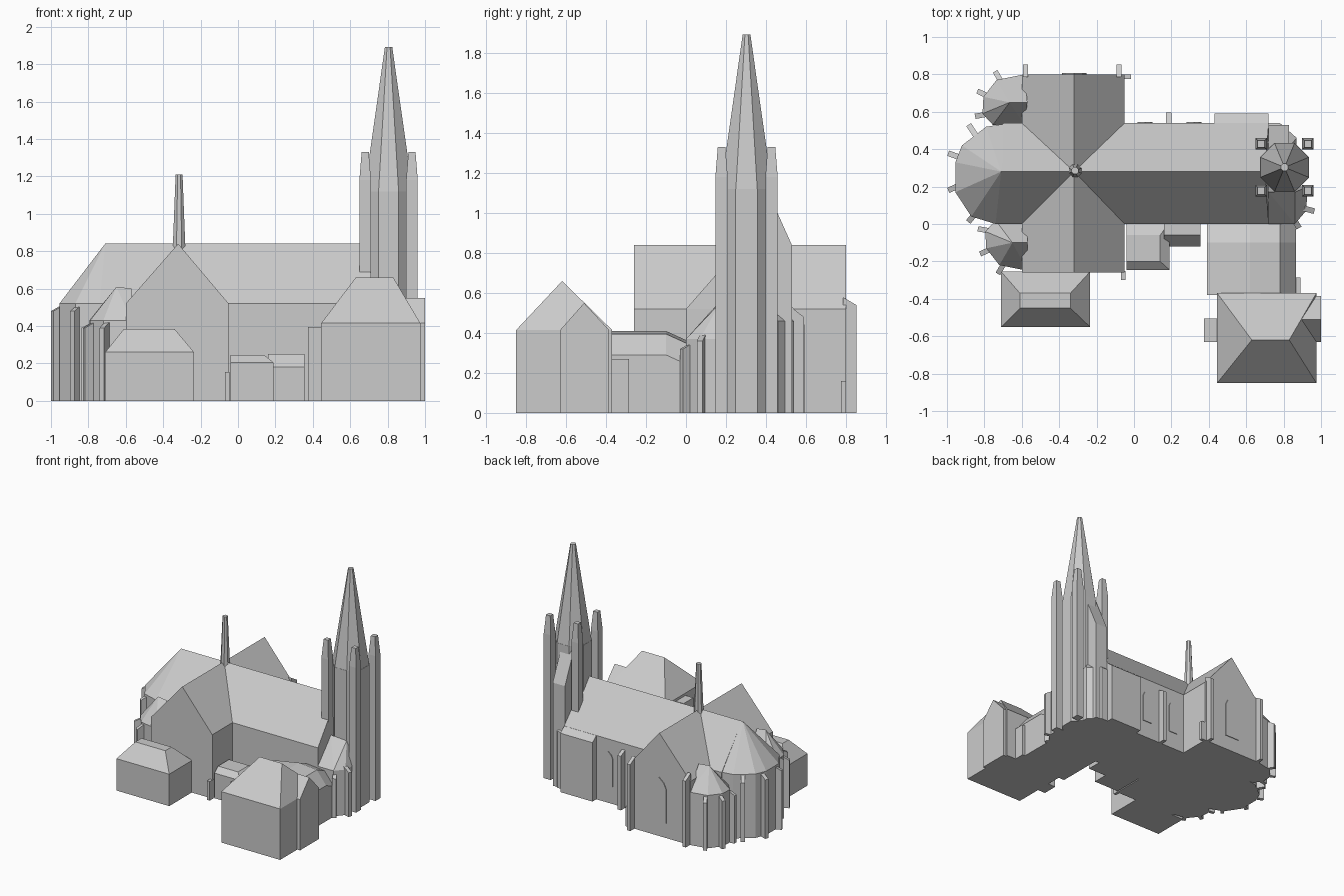
import bpy, bmesh, math
from mathutils import Vector, Matrix

if "Cube" in bpy.data.objects:
    bpy.data.objects.remove(bpy.data.objects["Cube"])

stone = bpy.data.materials.new("pale_grey_stone")
stone.diffuse_color = (0.6, 0.6, 0.6, 1)
stone.use_nodes = True
stone.node_tree.nodes["Principled BSDF"].inputs["Base Color"].default_value = stone.diffuse_color


def hull(name, pts):
    """Convex solid around a few key points, with flat faces merged."""
    bm = bmesh.new()
    for p in pts:
        bm.verts.new(p)
    res = bmesh.ops.convex_hull(bm, input=bm.verts)
    loose = [v for v in bm.verts if not v.link_faces]
    bmesh.ops.delete(bm, geom=loose, context='VERTS')
    bmesh.ops.dissolve_limit(bm, angle_limit=0.01, verts=bm.verts, edges=bm.edges)
    bmesh.ops.recalc_face_normals(bm, faces=bm.faces)
    me = bpy.data.meshes.new(name)
    bm.to_mesh(me)
    bm.free()
    me.materials.append(stone)
    ob = bpy.data.objects.new(name, me)
    bpy.context.collection.objects.link(ob)
    return ob


def rect(x0, x1, y0, y1, z):
    return [(x, y, z) for x in (x0, x1) for y in (y0, y1)]


def block(name, x0, x1, y0, y1, h, top=()):
    """Box of height h; extra top points form its roof."""
    return hull(name, rect(x0, x1, y0, y1, 0) + rect(x0, x1, y0, y1, h) + list(top))


def ring(cx, cy, r, z, n=8):
    return [(cx + r * math.cos((i + .5) * math.tau / n),
             cy + r * math.sin((i + .5) * math.tau / n), z) for i in range(n)]


def room(name, outline, eave, top):
    """Polygonal room with walls to the eave and a roof to the top points."""
    return hull(name, [(x, y, z) for x, y in outline for z in (0, eave)] + list(top))


def buttress(name, x, y, deg, h, length=0.05, width=0.03):
    """Wall pier centred on its foot, pointing outward, with a sloped cap."""
    a, l, w = math.radians(deg), length, width / 2
    m = Matrix.Translation((x, y, 0)) @ Matrix.Rotation(a, 4, 'Z')
    pts = [(-l, s, z) for s in (-w, w) for z in (0, h)]
    pts += [(l / 2, s, z) for s in (-w, w) for z in (0, h - 0.04)]
    return hull(name, [m @ Vector(p) for p in pts])


def lancet(name, x, y, z0, z1, w):
    """Thin pointed window plate on a wall facing +y."""
    zs = z1 - w * 1.3
    prof = [(-w, z0), (w, z0), (w, zs), (-w, zs), (0, z1),
            (w * .65, zs + w * .75), (-w * .65, zs + w * .75)]
    return hull(name, [(x + a, y + d, z) for a, z in prof for d in (-.002, .006)])


# nave and crossing transept
block("nave", -0.70, 0.72, 0.0, 0.54, 0.52, [(-0.70, 0.28, 0.84), (0.70, 0.28, 0.84)])
block("transept", -0.60, -0.05, -0.26, 0.80, 0.52, [(-0.32, -0.26, 0.84), (-0.32, 0.80, 0.84)])
hull("ridge_turret", ring(-0.315, 0.285, 0.038, 0.78) + ring(-0.315, 0.285, 0.02, 1.21))

# main apse with piers
room("apse", [(-0.66, 0.0), (-0.74, 0.0), (-0.87, 0.04), (-0.955, 0.17), (-0.955, 0.33),
              (-0.92, 0.42), (-0.79, 0.52), (-0.66, 0.54)], 0.52,
     [(-0.71, 0.28, 0.84), (-0.66, 0.28, 0.84)])
for x, y, d in [(-0.97, 0.19, 205), (-0.97, 0.37, 160), (-0.87, 0.51, 123), (-0.87, 0.03, 230)]:
    buttress("apse_buttress", x, y, d, 0.52)

# two side apses, mirrored about the nave axis
for side, dx in ((1, 0.0), (-1, -0.015)):
    def my(y):
        return y if side == 1 else 0.55 - y
    room("side_apse",
         [(x + dx, my(y)) for x, y in [(-0.57, 0.02), (-0.74, 0.02), (-0.795, -0.04),
                                       (-0.79, -0.13), (-0.72, -0.22), (-0.57, -0.25)]],
         0.43, [(-0.65 + dx, my(-0.10), 0.61), (-0.57, my(-0.10), 0.60)])
    for x, y, d in [(-0.81, -0.03, 170), (-0.80, -0.15, 205), (-0.715, -0.245, 240)]:
        buttress("side_apse_buttress", x + dx, my(y), d * side, 0.43, 0.05, 0.028)

# transept and nave piers
for x in (-0.58, -0.08):
    buttress("transept_buttress", x, 0.83, 90, 0.58, 0.045, 0.028)
block("transept_low_pier", -0.06, -0.015, 0.775, 0.80, 0.16)
block("transept_south_pier", -0.07, -0.045, -0.30, -0.25, 0.155)
buttress("nave_buttress", 0.185, 0.57, 90, 0.48, 0.05, 0.03)

# north porch and windows
hull("north_porch", rect(0.43, 0.72, 0.50, 0.59, 0) + rect(0.43, 0.72, 0.50, 0.59, 0.48)
     + [(0.43, 0.50, 0.55), (0.72, 0.50, 0.55)])
lancet("transept_window", -0.32, 0.80, 0.12, 0.48, 0.065)
for x in (0.06, 0.32):
    lancet("nave_window", x, 0.54, 0.14, 0.42, 0.04)

# tower, spire and corner pinnacles
TX, TY = 0.805, 0.303
hull("tower", ring(TX, TY, 0.142, 0) + ring(TX, TY, 0.142, 1.12))
hull("spire", ring(TX, TY, 0.14, 1.12) + ring(TX, TY, 0.021, 1.893))
for sx in (-1, 1):
    for sy in (-1, 1):
        x, y = TX + sx * 0.125, TY + sy * 0.125
        d, t = 0.031, 0.019
        hull("corner_pinnacle", rect(x - d, x + d, y - d, y + d, 0)
             + rect(x - d, x + d, y - d, y + d, 1.18)
             + rect(x - t, x + t, y - t, y + t, 1.33))

# stair wedge behind the tower and low chapels beside it
hull("stair_turret", rect(0.72, 0.83, 0.38, 0.53, 0) + rect(0.72, 0.83, 0.38, 0.53, 0.84)
     + [(0.72, 0.40, 1.13), (0.83, 0.40, 1.13)])
room("north_chapel", [(0.66, 0.54), (0.78, 0.54), (0.87, 0.46), (0.87, 0.35), (0.66, 0.35)],
     0.46, [(0.70, 0.40, 0.60), (0.80, 0.38, 0.58)])
room("south_chapel", [(0.68, 0.0), (0.86, 0.0), (0.92, 0.07), (0.93, 0.2), (0.68, 0.2)],
     0.37, [(0.72, 0.17, 0.56), (0.86, 0.17, 0.55)])
buttress("chapel_buttress", 0.94, 0.075, -15, 0.40, 0.05, 0.03)
buttress("chapel_buttress", 0.87, 0.0, -60, 0.36, 0.05, 0.03)

# sacristy in front of the transept
hull("sacristy", rect(-0.71, -0.235, -0.55, -0.255, 0) + rect(-0.71, -0.235, -0.55, -0.255, 0.26)
     + rect(-0.61, -0.34, -0.45, -0.37, 0.385))

# small annex rooms south of the nave
hull("annex", rect(-0.04, 0.19, -0.245, 0.01, 0) + rect(-0.04, 0.19, -0.245, 0.01, 0.205)
     + rect(-0.04, 0.14, -0.20, -0.06, 0.245))
hull("annex_passage", rect(0.16, 0.355, -0.12, 0.01, 0) + rect(0.16, 0.355, -0.12, 0.01, 0.18)
     + rect(0.16, 0.355, -0.06, 0.01, 0.25))

# link building between church and hall
hull("link", rect(0.39, 0.865, -0.38, 0.01, 0)
     + [(x, y, z) for y, h in ((-0.38, 0), (-0.10, 0.0), (0.01, -0.05))
        for x, z in ((0.39, 0.37 + h), (0.62, 0.41 + h), (0.78, 0.395 + h), (0.865, 0.29 + h))])
block("link_pier", 0.84, 0.89, -0.37, -0.285, 0.27)

# parish hall with hipped roof, side gable and side bay
block("hall", 0.445, 0.975, -0.85, -0.37, 0.415, [(0.63, -0.62, 0.66), (0.83, -0.62, 0.66)])
hull("hall_side_gable", rect(0.80, 1.0, -0.63, -0.385, 0) + rect(0.80, 1.0, -0.63, -0.385, 0.415)
     + [(0.82, -0.51, 0.55), (1.0, -0.51, 0.55)])
block("hall_side_bay", 0.375, 0.46, -0.63, -0.505, 0.395)
